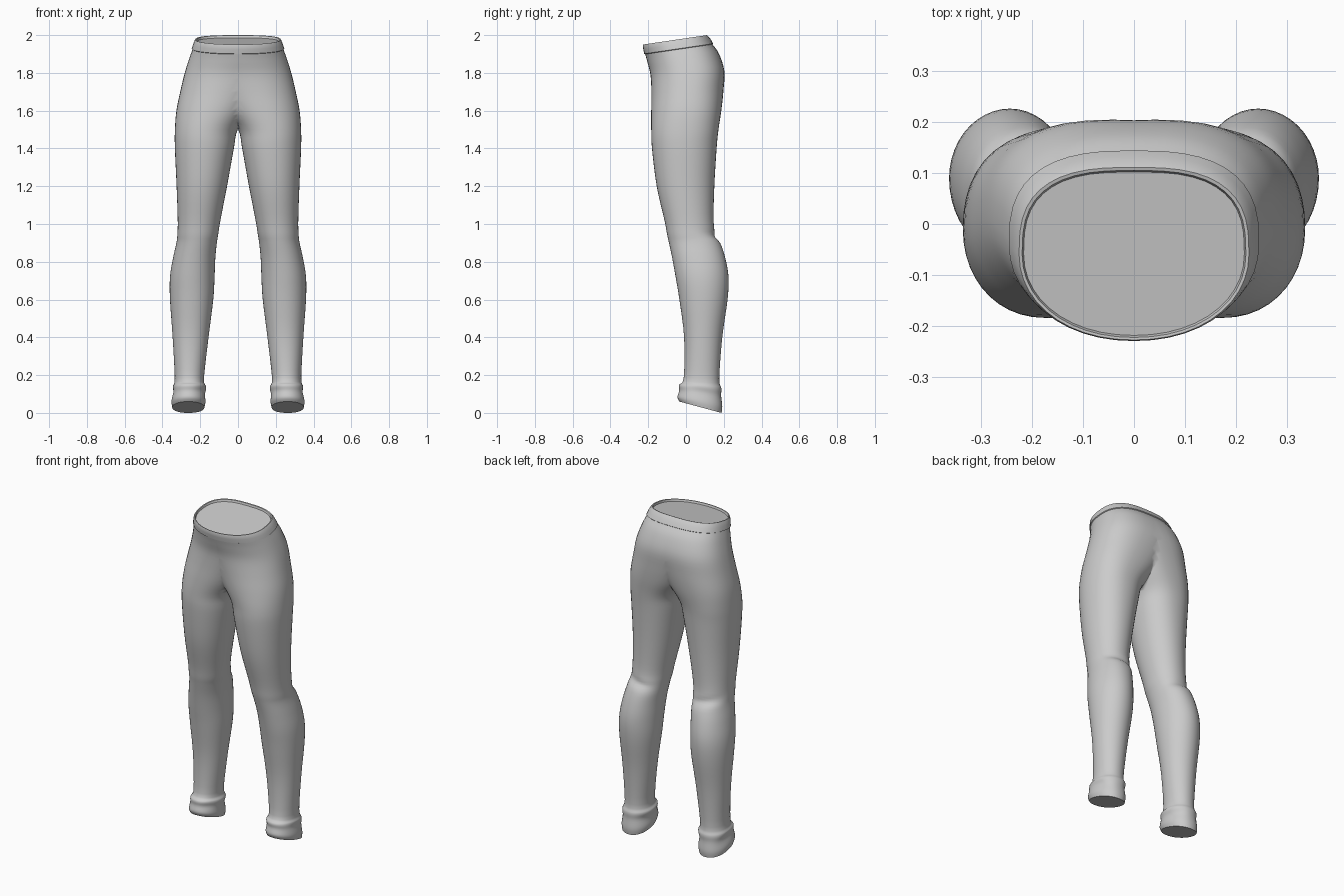
import bpy, bmesh, math

if "Cube" in bpy.data.objects:
    bpy.data.objects.remove(bpy.data.objects["Cube"])

SEG = 44   # points around the leg
SUB = 4    # smoothed rings between control rows

# Control rows, hem to hip: height, inner x, outer x, front y, back y, tilt, back squareness
LEG = [
    (0.030, .178, .348, -.035, .188, -.27, 2.2),
    (0.060, .172, .352, -.045, .192, -.20, 2.2),
    (0.105, .176, .345, -.036, .186, -.12, 2.2),
    (0.140, .170, .346, -.036, .187, -.08, 2.2),
    (0.185, .180, .335, -.012, .176, -.03, 2.1),
    (0.400, .156, .346, -.010, .192, 0, 2.0),
    (0.600, .131, .360, -.035, .220, 0, 2.0),
    (0.720, .124, .360, -.055, .225, 0, 2.0),
    (0.820, .120, .344, -.073, .208, 0, 2.1),
    (0.900, .112, .326, -.090, .182, 0, 2.2),
    (0.945, .105, .321, -.100, .157, 0, 2.2),
    (1.020, .093, .319, -.114, .146, 0, 2.1),
    (1.200, .058, .325, -.155, .150, 0, 2.1),
    (1.400, .022, .334, -.180, .162, 0, 2.2),
    (1.500, .001, .334, -.184, .172, 0, 2.3),
    (1.600, -.075, .326, -.184, .187, 0, 2.4),
    (1.700, -.150, .306, -.183, .198, .02, 2.4),
    (1.800, -.220, .282, -.188, .203, .05, 2.5),
    (1.880, -.245, .257, -.205, .175, .11, 2.6),
    (1.925, -.240, .240, -.216, .140, .147, 2.7),
]

# Waistband rows: raised step, rim, then the recessed opening
BAND = [
    (1.928, -.245, .245, -.221, .144, .147, 2.7),
    (1.950, -.238, .238, -.226, .132, .147, 2.7),
    (1.968, -.230, .230, -.229, .118, .147, 2.8),
    (1.975, -.225, .225, -.227, .111, .147, 2.8),
    (1.974, -.219, .219, -.222, .105, .147, 2.8),
    (1.962, -.216, .216, -.218, .102, .147, 2.8),
]


def smooth_rows(rows):
    """Catmull-Rom interpolation through the control rows."""
    out = []
    for i in range(len(rows) - 1):
        a, b = rows[max(i - 1, 0)], rows[i]
        c, d = rows[i + 1], rows[min(i + 2, len(rows) - 1)]
        for k in range(SUB):
            t = k / SUB
            out.append(tuple(
                .5 * (2 * q + (r - p) * t + (2 * p - 5 * q + 4 * r - s) * t * t
                      + (3 * q - p - 3 * r + s) * t ** 3)
                for p, q, r, s in zip(a, b, c, d)))
    return out + [rows[-1]]


def power(v, e):
    return math.copysign(abs(v) ** e, v)


def ring(bm, row):
    """One cross-section: rounded front, squarer back."""
    z, x0, x1, y0, y1, tilt, sq = row
    cx, cy, hx, hy = (x0 + x1) / 2, (y0 + y1) / 2, (x1 - x0) / 2, (y1 - y0) / 2
    verts = []
    for i in range(SEG):
        a = 2 * math.pi * i / SEG
        c, s = math.cos(a), math.sin(a)
        e = 2 / (sq if s > 0 else 2.1)
        x, dy = cx + hx * power(c, e), hy * power(s, e)
        # soft diagonal folds behind the knee and around the cuff
        knee = math.exp(-((z - .93 - .25 * (x - cx)) / .022) ** 2) * max(s, 0)
        cuff = math.exp(-((z - .12) / .04) ** 2) * math.sin(3 * a + 40 * z)
        dy -= .010 * knee
        x += .003 * cuff * c
        verts.append(bm.verts.new((x, cy + dy, max(0, z + tilt * dy))))
    return verts


# Half of the trousers: one lofted leg running up into the hip
bm = bmesh.new()
rings = [ring(bm, r) for r in smooth_rows(LEG) + BAND]
for lo, hi in zip(rings, rings[1:]):
    for i in range(SEG):
        j = (i + 1) % SEG
        bm.faces.new((lo[i], lo[j], hi[j], hi[i]))
bm.faces.new(rings[0][::-1])   # closed hem
bm.faces.new(rings[-1])        # closed waist opening
bmesh.ops.recalc_face_normals(bm, faces=bm.faces)

# Trim at the centre seam, then mirror the other half
bmesh.ops.bisect_plane(bm, geom=bm.verts[:] + bm.edges[:] + bm.faces[:], dist=1e-5,
                       plane_co=(0, 0, 0), plane_no=(1, 0, 0), clear_inner=True)
mesh = bpy.data.meshes.new("trousers")
bm.to_mesh(mesh)
bm.free()
trousers = bpy.data.objects.new("trousers", mesh)
bpy.context.collection.objects.link(trousers)
bpy.context.view_layer.objects.active = trousers
trousers.select_set(True)
bpy.ops.object.shade_smooth_by_angle(angle=math.radians(45))
mirror = trousers.modifiers.new("mirror", 'MIRROR')
mirror.use_clip = True
mirror.merge_threshold = .0005
